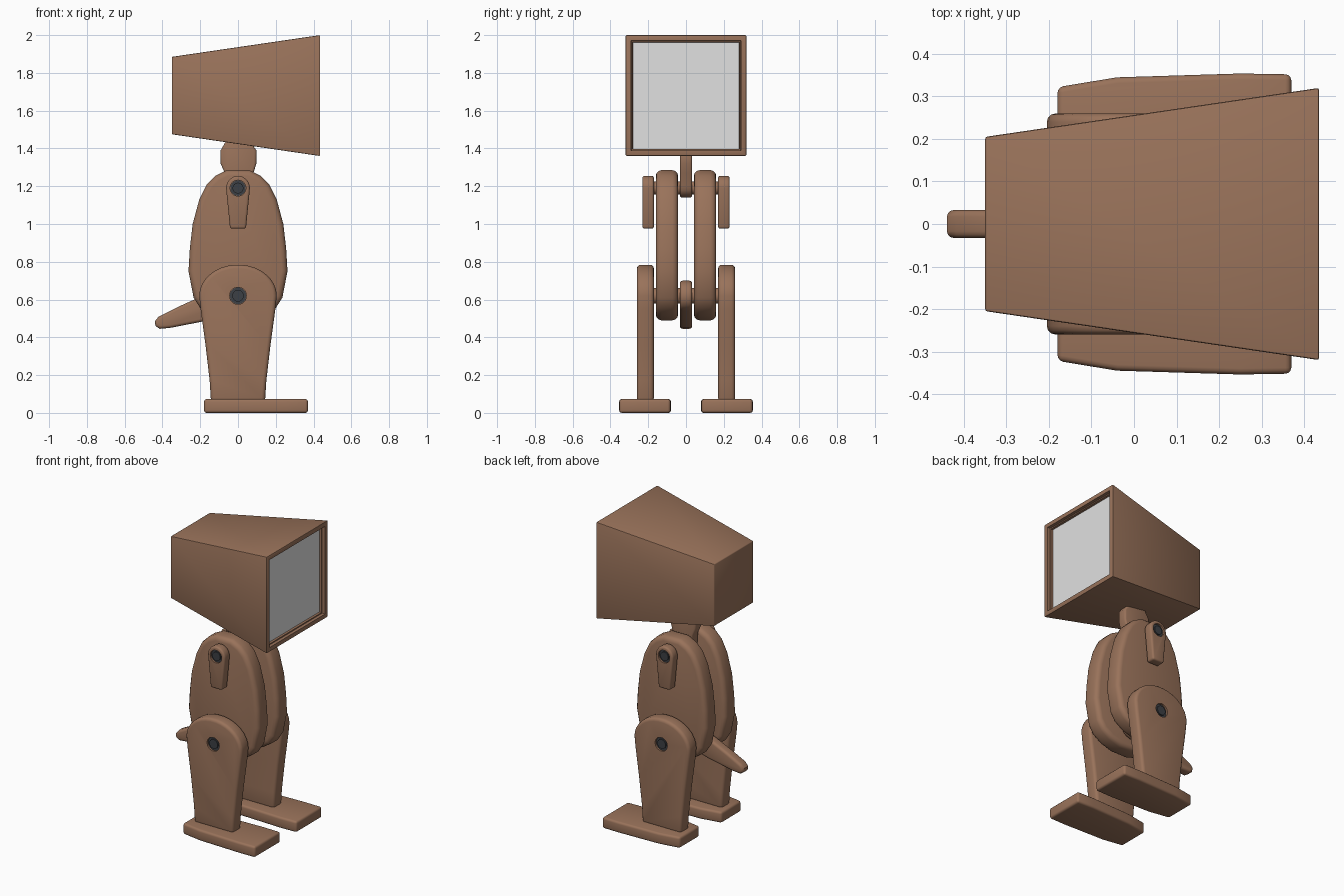
import bpy, bmesh, math
from mathutils import Vector

if "Cube" in bpy.data.objects:
    bpy.data.objects.remove(bpy.data.objects["Cube"])


def material(name, rgb):
    m = bpy.data.materials.new(name)
    m.diffuse_color = (*rgb, 1)
    m.use_nodes = True
    m.node_tree.nodes["Principled BSDF"].inputs["Base Color"].default_value = m.diffuse_color
    return m


WOOD = material("brown wood", (0.32, 0.17, 0.103))
SCREEN = material("pale grey screen", (0.75, 0.75, 0.75))
METAL = material("dark metal", (0.045, 0.05, 0.058))


def finish(name, bm, mats):
    bmesh.ops.recalc_face_normals(bm, faces=bm.faces)
    mesh = bpy.data.meshes.new(name)
    bm.to_mesh(mesh)
    bm.free()
    ob = bpy.data.objects.new(name, mesh)
    bpy.context.collection.objects.link(ob)
    for m in mats:
        mesh.materials.append(m)
    return ob


def activate(ob):
    bpy.ops.object.select_all(action='DESELECT')
    ob.select_set(True)
    bpy.context.view_layer.objects.active = ob


def smooth(ob):
    activate(ob)
    bpy.ops.object.shade_smooth_by_angle(angle=math.radians(40))


def rod(name, x, z, r, y0, y1, mat=WOOD, sides=24):
    """Cylinder along y."""
    ring = [(x + r * math.cos(2 * math.pi * i / sides),
             z + r * math.sin(2 * math.pi * i / sides)) for i in range(sides)]
    return plate(name, ring, y0, y1, 0, mat=mat)


def plate(name, outline, a, b, bevel, flat=False, hole=None, mat=WOOD):
    """Extrude an xz outline along y (or an xy outline along z if flat)."""
    bm = bmesh.new()
    place = (lambda u, v, w: (u, v, w)) if flat else (lambda u, v, w: (u, w, v))
    face = bm.faces.new([bm.verts.new(place(u, v, a)) for u, v in outline])
    res = bmesh.ops.extrude_face_region(bm, geom=[face], use_keep_orig=True)
    verts = [g for g in res["geom"] if isinstance(g, bmesh.types.BMVert)]
    bmesh.ops.translate(bm, vec=place(0, 0, b - a), verts=verts)
    ob = finish(name, bm, [mat])
    activate(ob)
    if bevel:
        mod = ob.modifiers.new("bevel", 'BEVEL')
        mod.width, mod.segments = bevel, 3
        mod.limit_method, mod.angle_limit = 'ANGLE', math.radians(55)
        bpy.ops.object.modifier_apply(modifier=mod.name)
    if hole:
        cutter = rod("hole_cutter", *hole)
        cutter.hide_render = True
        activate(ob)
        mod = ob.modifiers.new("hole", 'BOOLEAN')
        mod.operation, mod.object, mod.solver = 'DIFFERENCE', cutter, 'EXACT'
        bpy.ops.object.modifier_apply(modifier=mod.name)
        bpy.data.objects.remove(cutter)
    smooth(ob)
    return ob


def arc(cx, cz, rx, rz, a0, a1, n):
    return [(cx + rx * math.cos(math.radians(a0 + (a1 - a0) * i / n)),
             cz + rz * math.sin(math.radians(a0 + (a1 - a0) * i / n))) for i in range(n + 1)]


def mirrored(half):
    """Close a right-hand outline (bottom to top) with its mirror image."""
    return half + [(-x, z) for x, z in reversed(half)]


# Head: tapered box with a stepped frame and a recessed screen
bm = bmesh.new()
back = [bm.verts.new((-0.35, sy * 0.205, z)) for sy, z in ((-1, 1.475), (1, 1.475), (1, 1.885), (-1, 1.885))]
front = [bm.verts.new((0.435, sy * 0.32, z)) for sy, z in ((-1, 1.36), (1, 1.36), (1, 2.0), (-1, 2.0))]
bm.faces.new(back[::-1])
screen = bm.faces.new(front)
for i in range(4):
    bm.faces.new((back[i], back[(i + 1) % 4], front[(i + 1) % 4], front[i]))
bmesh.ops.recalc_face_normals(bm, faces=bm.faces)
outer = list(bm.edges)
for inset, depth in ((0.042, 0), (0.001, 0.02), (0.010, 0), (0.001, 0.015)):
    bmesh.ops.inset_region(bm, faces=[screen], thickness=inset)
    bmesh.ops.translate(bm, vec=Vector((-depth, 0, 0)), verts=screen.verts)
screen.material_index = 1
bmesh.ops.bevel(bm, geom=outer, offset=0.005, segments=2, affect='EDGES', profile=0.5)
smooth(finish("head", bm, [WOOD, SCREEN]))

# Neck and tail: thin plates held between the body halves
plate("neck", arc(0, 1.2, 0.065, 0.06, 180, 360, 8) +
      [(0.082, 1.27), (0.097, 1.32), (0.097, 1.39), (0.06, 1.445),
       (-0.06, 1.445), (-0.092, 1.39), (-0.092, 1.32), (-0.07, 1.27)], -0.033, 0.033, 0.012)
plate("tail", arc(0, 0.62, 0.08, 0.08, -80, 110, 10) +
      [(-0.22, 0.605), (-0.32, 0.56), (-0.42, 0.51), (-0.44, 0.485),
       (-0.437, 0.46), (-0.415, 0.445), (-0.36, 0.45), (-0.18, 0.485)], -0.033, 0.033, 0.016)

# Pins running through the shoulders and hips
rod("shoulder_pin", 0, 1.19, 0.035, -0.19, 0.19)
rod("hip_pin", 0, 0.62, 0.042, -0.19, 0.19)

BODY = mirrored([(0.06, 0.49), (0.14, 0.515), (0.2, 0.555), (0.235, 0.61), (0.262, 0.75),
                 (0.255, 0.87), (0.24, 1.0), (0.205, 1.13), (0.165, 1.21), (0.12, 1.255), (0.06, 1.285)])
ARM = arc(0, 1.19, 0.063, 0.065, 0, 180, 14) + [(-0.042, 0.975), (0.042, 0.975)]
LEG = mirrored([(0.143, 0.06), (0.15, 0.17), (0.172, 0.36), (0.198, 0.55)] +
               arc(0, 0.62, 0.205, 0.165, 0, 84, 8))
FOOT = [(-0.18, 0.115), (-0.04, 0.09), (0.25, 0.08), (0.37, 0.083),
        (0.37, 0.352), (0.25, 0.354), (-0.04, 0.345), (-0.18, 0.322)]

for side, s in (("right", -1), ("left", 1)):
    plate(side + "_body", BODY, s * 0.042, s * 0.16, 0.03)
    plate(side + "_arm", ARM, s * 0.17, s * 0.231, 0.012, hole=(0, 1.19, 0.042, s * 0.216, s * 0.3))
    plate(side + "_leg", LEG, s * 0.17, s * 0.26, 0.02, hole=(0, 0.62, 0.045, s * 0.245, s * 0.3))
    plate(side + "_foot", [(x, s * y) for x, y in FOOT], 0.0, 0.073, 0.014, flat=True)
    # Dark bolts sunk into the arm and leg
    for part, z, r, y in (("arm", 1.19, 0.041, 0.216), ("leg", 0.62, 0.044, 0.245)):
        rod(f"{side}_{part}_bolt_rim", 0, z, r, s * (y - 0.004), s * (y + 0.004), METAL)
        rod(f"{side}_{part}_bolt", 0, z, r * 0.7, s * (y - 0.004), s * (y + 0.012), METAL)
